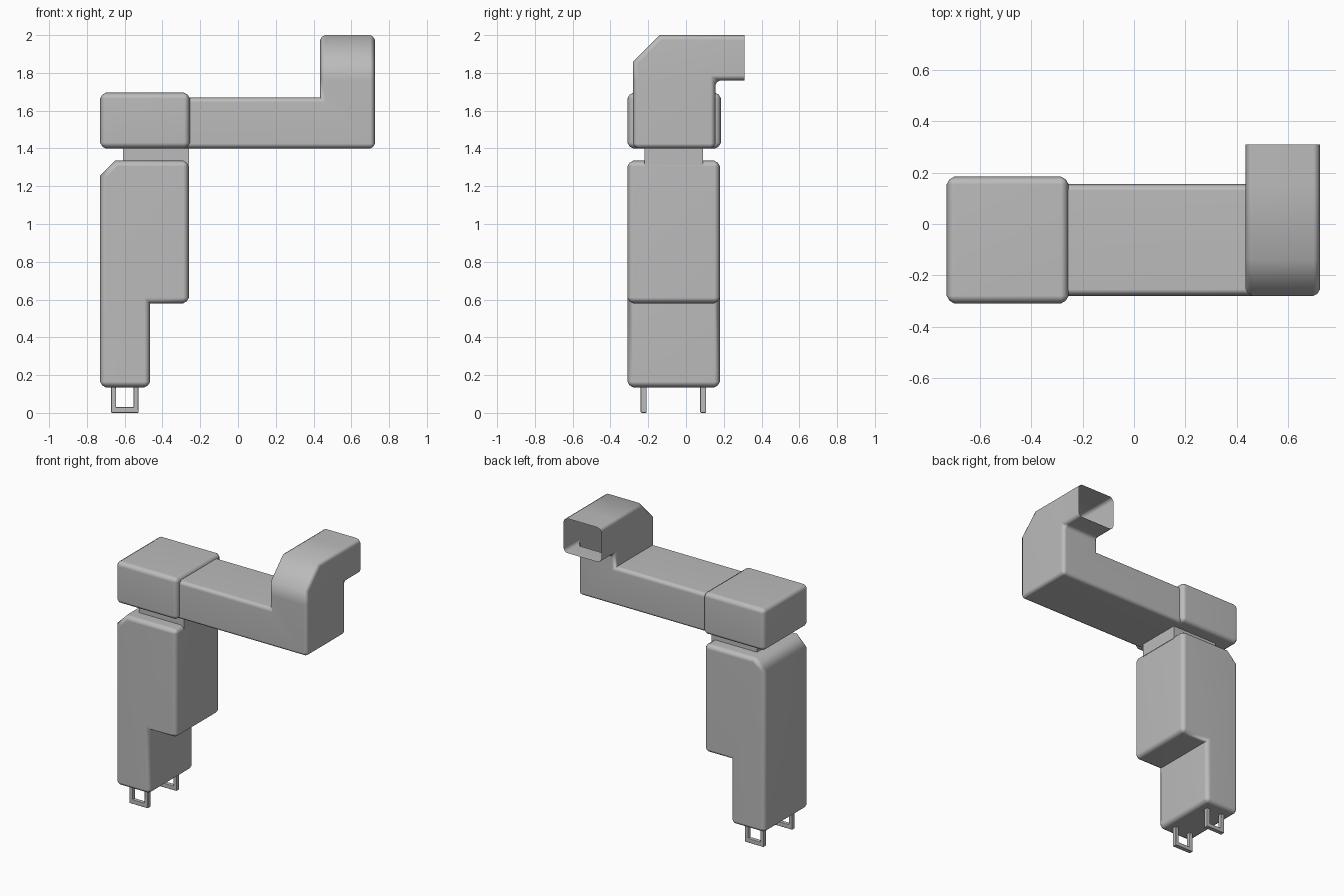
import bpy
import bmesh
import math
from mathutils import Vector

cube = bpy.data.objects.get("Cube")
if cube:
    bpy.data.objects.remove(cube, do_unlink=True)

grey = bpy.data.materials.new("plain_grey")
grey.use_nodes = True
colour = (0.5, 0.5, 0.5, 1)
grey.diffuse_color = colour
grey.node_tree.nodes["Principled BSDF"].inputs["Base Color"].default_value = colour


def prism(profile, y0, y1):
    """Extrude an x-z outline from y0 to y1."""
    bm = bmesh.new()
    face = bm.faces.new([bm.verts.new((x, y0, z)) for x, z in profile])
    out = bmesh.ops.extrude_face_region(bm, geom=[face])["geom"]
    verts = [v for v in out if isinstance(v, bmesh.types.BMVert)]
    bmesh.ops.translate(bm, vec=(0, y1 - y0, 0), verts=verts)
    bmesh.ops.recalc_face_normals(bm, faces=bm.faces)
    return bm


def box(x0, x1, y0, y1, z0, z1):
    return prism([(x0, z0), (x1, z0), (x1, z1), (x0, z1)], y0, y1)


def round_edges(bm, width, also=lambda e: False):
    """Bevel the outward right-angle edges, plus any chosen extra ones."""
    edges = [e for e in bm.edges if e.is_manifold
             and (e.calc_face_angle_signed() > math.radians(50) or also(e))]
    bmesh.ops.bevel(bm, geom=edges, offset=width, segments=2, profile=0.4,
                    affect='EDGES', clamp_overlap=True)


def finish(bm, name):
    mesh = bpy.data.meshes.new(name)
    bm.to_mesh(mesh)
    bm.free()
    mesh.materials.append(grey)
    ob = bpy.data.objects.new(name, mesh)
    bpy.context.collection.objects.link(ob)
    bpy.ops.object.select_all(action='DESELECT')
    ob.select_set(True)
    bpy.context.view_layer.objects.active = ob
    bpy.ops.object.shade_smooth_by_angle(angle=math.radians(60))
    mod = ob.modifiers.new("even_shading", 'WEIGHTED_NORMAL')
    mod.keep_sharp = True
    return ob


# Stepped leg with a cut upper corner
leg = prism([(-0.73, 0.135), (-0.465, 0.135), (-0.465, 0.58), (-0.26, 0.58),
             (-0.26, 1.335), (-0.65, 1.335), (-0.73, 1.255)], -0.31, 0.18)
round_edges(leg, 0.03)
finish(leg, "leg")

# Short neck between leg and shoulder
finish(box(-0.61, -0.26, -0.22, 0.09, 1.31, 1.42), "neck")

# Shoulder block
shoulder = box(-0.73, -0.255, -0.31, 0.185, 1.4, 1.695)
round_edges(shoulder, 0.03)
finish(shoulder, "shoulder")

# Arm that turns up into a hollow head
arm = prism([(-0.31, 1.4), (0.725, 1.4), (0.725, 2), (0.435, 2),
             (0.435, 1.67), (-0.31, 1.67)], -0.28, 0.155)
bmesh.ops.bisect_plane(arm, geom=arm.verts[:] + arm.edges[:] + arm.faces[:],
                       plane_co=(0, 0, 1.76), plane_no=(0, 0, 1))

# Spout pulled out of the back of the head, open at its end
back = next(f for f in arm.faces
            if f.normal.y > 0.9 and f.calc_center_median().z > 1.76)
out = bmesh.ops.extrude_face_region(arm, geom=[back])["geom"]
bmesh.ops.translate(arm, vec=(0, 0.155, 0),
                    verts=[v for v in out if isinstance(v, bmesh.types.BMVert)])
if back.is_valid:
    bmesh.ops.delete(arm, geom=[back], context='FACES_ONLY')
arm.normal_update()

# Sloped brow at the front of the head
brow = [e for e in arm.edges
        if all(v.co.z > 1.99 and v.co.y < -0.27 for v in e.verts)]
bmesh.ops.bevel(arm, geom=brow, offset=0.14, segments=1, affect='EDGES')
end = [f for f in arm.faces
       if all(v.co.y > 0.3 for v in f.verts)]
bmesh.ops.delete(arm, geom=end, context='FACES')
arm.normal_update()


def under_spout(edge):
    mid = (edge.verts[0].co + edge.verts[1].co) / 2
    return (mid - Vector((0.58, 0.155, 1.76))).length < 0.02


round_edges(arm, 0.025, under_spout)
finish(arm, "arm_and_head")

# Two small square loops under the leg
for side, y in (("front", -0.24), ("back", 0.075)):
    loop = prism([(-0.672, 0), (-0.526, 0), (-0.526, 0.15), (-0.553, 0.15),
                  (-0.553, 0.03), (-0.645, 0.03), (-0.645, 0.15),
                  (-0.672, 0.15)], y, y + 0.032)
    round_edges(loop, 0.005)
    finish(loop, side + "_loop")
